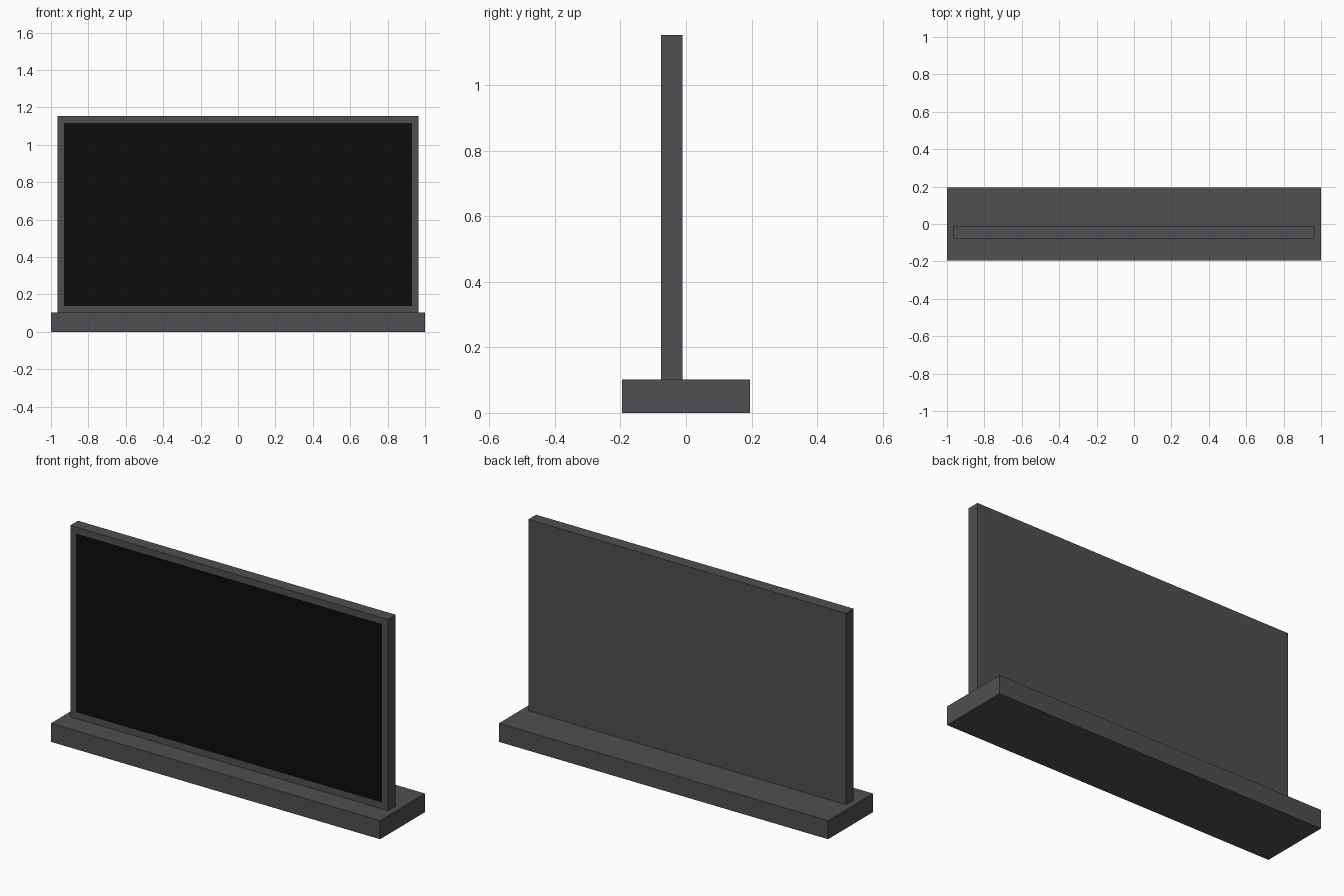
import bpy
import bmesh
from mathutils import Vector

cube = bpy.data.objects.get("Cube")
if cube:
    bpy.data.objects.remove(cube, do_unlink=True)


def make_material(name, color):
    mat = bpy.data.materials.new(name)
    mat.use_nodes = True
    mat.diffuse_color = color
    mat.node_tree.nodes["Principled BSDF"].inputs["Base Color"].default_value = color
    return mat


def make_box(name, low, high, materials, front_border=0):
    """Box between two corners; an optional inset front face takes the second material."""
    low, high = Vector(low), Vector(high)
    bm = bmesh.new()
    bmesh.ops.create_cube(bm, size=1)
    bmesh.ops.scale(bm, vec=high - low, verts=bm.verts)
    bmesh.ops.translate(bm, vec=(low + high) / 2, verts=bm.verts)
    if front_border:
        bm.normal_update()
        front = min(bm.faces, key=lambda f: f.normal.y)
        bmesh.ops.inset_region(bm, faces=[front], thickness=front_border)
        front.material_index = 1
    mesh = bpy.data.meshes.new(name)
    bm.to_mesh(mesh)
    bm.free()
    for mat in materials:
        mesh.materials.append(mat)
    obj = bpy.data.objects.new(name, mesh)
    bpy.context.collection.objects.link(obj)
    return obj


casing = make_material("dark grey casing", (0.08, 0.078, 0.086, 1))
glass = make_material("black screen", (0.004, 0.004, 0.004, 1))

# Wide slab the display stands on
make_box("base", (-1, -0.195, 0), (1, 0.195, 0.102), [casing])

# Thin upright panel with the screen inset in its front face
make_box("display_panel", (-0.965, -0.077, 0.102), (0.965, -0.01, 1.153),
         [casing, glass], front_border=0.05)
